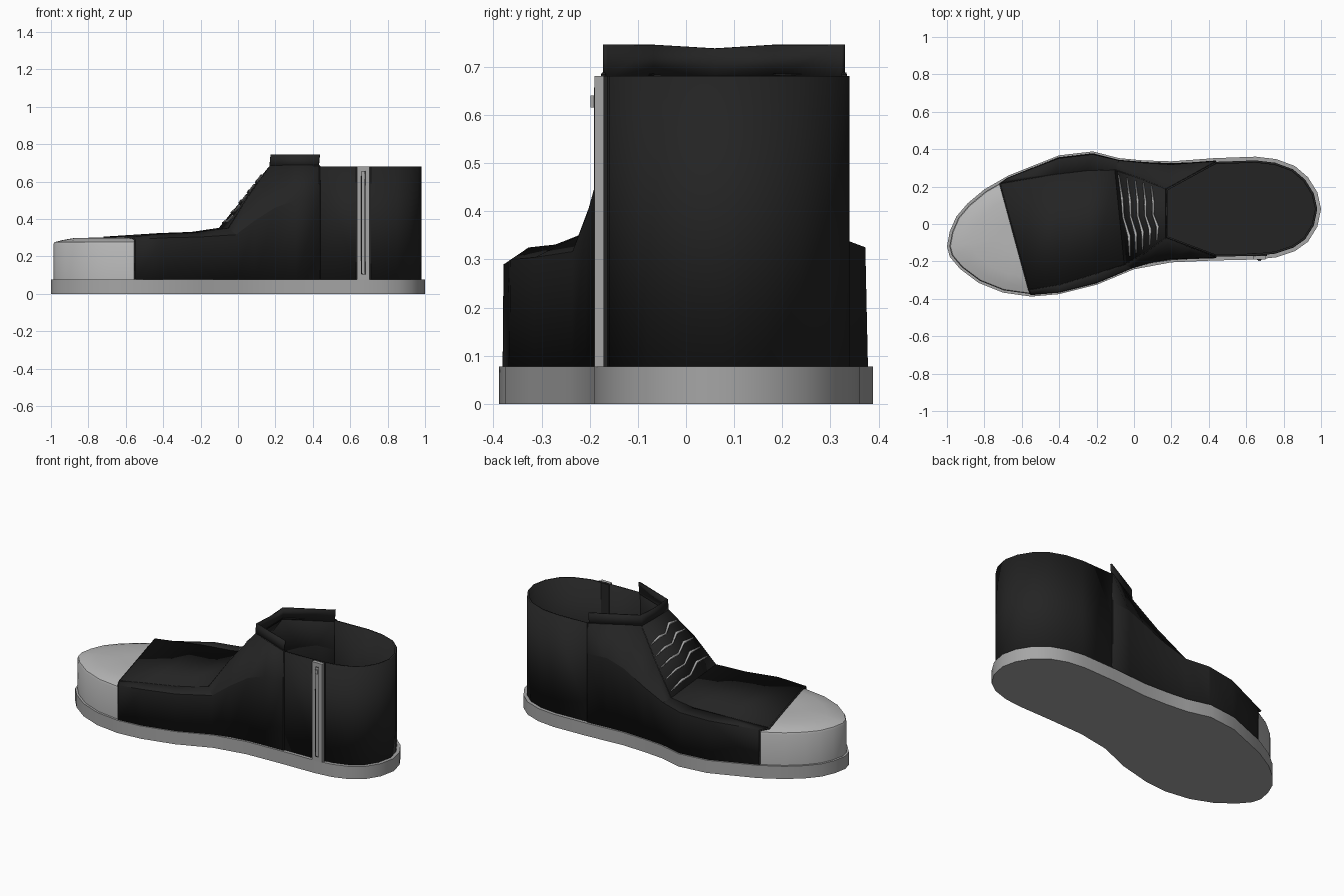
import bpy, bmesh
from mathutils import Vector as V

if "Cube" in bpy.data.objects:
    bpy.data.objects.remove(bpy.data.objects["Cube"])


def material(name, v):
    m = bpy.data.materials.new(name)
    m.diffuse_color = (v, v, v, 1)
    m.use_nodes = True
    m.node_tree.nodes["Principled BSDF"].inputs["Base Color"].default_value = m.diffuse_color
    return m


BLACK, PALE, GREY = material("black", 0.017), material("pale", 0.48), material("grey", 0.38)


def finish(ob, mat, angle=30):
    ob.data.materials.append(mat)
    bpy.ops.object.select_all(action='DESELECT')
    ob.select_set(True)
    bpy.context.view_layer.objects.active = ob
    bpy.ops.object.shade_smooth_by_angle(angle=angle * 3.14159 / 180)
    return ob


def mesh(name, verts, faces, mat, thick=0, angle=30):
    bm = bmesh.new()
    vs = [bm.verts.new(v) for v in verts]
    for f in faces:
        bm.faces.new([vs[i] for i in f])
    bmesh.ops.recalc_face_normals(bm, faces=bm.faces)
    me = bpy.data.meshes.new(name)
    bm.to_mesh(me)
    bm.free()
    ob = bpy.data.objects.new(name, me)
    bpy.context.collection.objects.link(ob)
    if thick:
        s = ob.modifiers.new("thickness", 'SOLIDIFY')
        s.thickness, s.offset = thick, 0
    return finish(ob, mat, angle)


def loft(name, rings, mat, closed=False, caps=(), thick=0, angle=30):
    n = len(rings[0])
    faces = [(r * n + i, r * n + (i + 1) % n, (r + 1) * n + (i + 1) % n, (r + 1) * n + i)
             for r in range(len(rings) - 1) for i in range(n if closed else n - 1)]
    faces += [tuple(c % len(rings) * n + i for i in range(n)) for c in caps]
    return mesh(name, [p for r in rings for p in r], faces, mat, thick, angle)


def tube(name, pts, r, mat):
    cu = bpy.data.curves.new(name, 'CURVE')
    cu.dimensions, cu.bevel_depth, cu.bevel_resolution = '3D', r, 1
    cu.use_fill_caps = True
    sp = cu.splines.new('POLY')
    sp.points.add(len(pts) - 1)
    for i, (p, q) in enumerate(zip(sp.points, pts)):
        p.co = (*q, 1)
    cu.materials.append(mat)
    ob = bpy.data.objects.new(name, cu)
    bpy.context.collection.objects.link(ob)
    return sp


def box(name, x, y, z, mat):
    rings = [[(x[0], y[0], k), (x[1], y[0], k), (x[1], y[1], k), (x[0], y[1], k)] for k in z]
    return loft(name, rings, mat, True, (0, -1))


def at(ring, z):
    return [(p[0], p[1], z) for p in ring]


# Sole outline, from the toe round the +y side to the heel and back
OUT = [V(p) for p in [
    (-1, -.12), (-.985, -.04), (-.95, .04), (-.89, .11), (-.8, .185), (-.67, .26), (-.4, .367),
    (-.22, .388), (-.08, .352), (.05, .34), (.2, .335), (.43, .352), (.65, .36), (.76, .347),
    (.86, .31), (.93, .25), (.98, .17), (1, .08), (.98, -.015), (.93, -.095), (.86, -.145),
    (.76, -.178), (.65, -.19), (.43, -.195), (.2, -.205), (0, -.242), (-.2, -.325),
    (-.4, -.375), (-.55, -.388), (-.7, -.367), (-.83, -.315), (-.93, -.24), (-.985, -.175)]]


def inset(d):
    res = []
    for i, p in enumerate(OUT):
        t = (OUT[(i + 1) % len(OUT)] - OUT[i - 1]).normalized()
        res.append(p + V((t.y, -t.x)) * d)
    return res


loft("sole", [at(OUT, 0), at(OUT, .078)], GREY, True, (0, -1))
loft("insole", [at(inset(.03), .075), at(inset(.03), .09)], BLACK, True, (0, -1))

# Toe cap: wall and low domed top, drawn towards the middle of its rear seam
IN = inset(.013)
toe = IN[28:] + IN[:6]
mid = (toe[0] + toe[-1]) / 2
loft("toe_cap", [at([mid + (p - mid) * s for p in toe], z) for s, z in
                 ((1, .075), (1, .265), (.985, .276), (.88, .287), (.7, .299), (.3, .301))],
     PALE, caps=(-1,), angle=35)

# Heel shaft: open at the top
heel = inset(.026)[11:24]
loft("heel_shaft", [at(heel, .075), at(heel, .681)], BLACK, thick=.012, angle=40)

# Stations of the upper: right base, right edge, left edge, left base (xy),
# right and left shoulder z, edge z
STATIONS = [
    (-.55, -.375, -.56, -.35, -.715, .215, -.67, .245, .287, .288, .301),
    (-.4, -.362, -.4, -.325, -.42, .265, -.4, .352, .297, .312, .32),
    (-.2, -.312, -.22, -.27, -.25, .285, -.22, .373, .302, .322, .326),
    (-.01, -.232, -.05, -.215, -.1, .288, -.08, .338, .315, .335, .348),
    (.09, -.204, .055, -.155, .04, .24, .06, .326, .39, .39, .518),
    (.2, -.188, .175, -.07, .175, .185, .2, .32, .46, .46, .684),
    (.31, -.182, .3, -.122, .3, .255, .31, .325, .5, .5, .684),
    (.435, -.178, .435, -.172, .435, .33, .435, .334, .5, .5, .684)]
right, left = [], []
for a, b, c, d, e, f, g, h, rz, lz, tz in STATIONS:
    for side, base, top, sz in ((right, V((a, b)), V((c, d)), rz), (left, V((g, h)), V((e, f)), lz)):
        sh = base.lerp(top, .05)
        side.append([(*base, .075), (*sh, sz), (*top, tz)])
loft("right_quarter", right, BLACK, thick=.01, angle=15)
loft("left_quarter", left, BLACK, thick=.01, angle=15)
loft("vamp", [(r[2], l[2]) for r, l in zip(right[:4], left[:4])], BLACK, thick=.01, angle=5)
loft("tongue", [(r[2], l[2]) for r, l in zip(right[3:6], left[3:6])], BLACK, thick=.01, angle=5)

# Collar flap standing above the ankle opening
flap = [(.43, -.168), (.172, -.07), (.172, .06), (.172, .185), (.43, .326)]
loft("collar_flap", [at(flap, .675),
                     [(x + .006, y, .738 if i == 2 else .746) for i, (x, y) in enumerate(flap)]],
     BLACK, thick=.01, angle=5)

# Raised seams along the panel edges
for name, side in (("right", right), ("left", left)):
    tube(name + "_edge_piping", [s[2] for s in side], .005, BLACK)
    tube(name + "_heel_seam", side[-1], .005, BLACK)
tube("toe_seam", right[0] + left[0][::-1], .006, BLACK)
tube("vamp_seam", [right[3][2], left[3][2]], .005, BLACK)


# Laces: shallow tapered zigzags across the sloping tongue
def slope(side, t):
    k = min(int(t * 2), 1)
    return V(side[3 + k][2]).lerp(V(side[4 + k][2]), t * 2 - k)


for n in range(5):
    t = .08 + .16 * n
    pts = []
    for u, dt in ((.04, 0), (.3, .03), (.5, .02), (.72, .11), (.95, .09)):
        pts.append(slope(left, t + dt).lerp(slope(right, t + dt), u) + V((-.007, 0, .005)))
    sp = tube("lace_%d" % (n + 1), pts, .008, PALE)
    for p, r in zip(sp.points, (.4, .9, .7, 1, .4)):
        p.radius = r

# Side zip: tape, dark slot outline and pull
box("zip_tape", (.636, .704), (-.19, -.171), (.076, .681), GREY)
box("zip_lining", (.63, .71), (-.171, -.154), (.076, .681), BLACK)
tube("zip_slot", [(x, -.188, z) for x, z in
                  ((.661, .105), (.661, .655), (.679, .655), (.679, .105), (.661, .105))],
     .004, BLACK)
box("zip_pull", (.662, .678), (-.198, -.188), (.615, .64), GREY)
